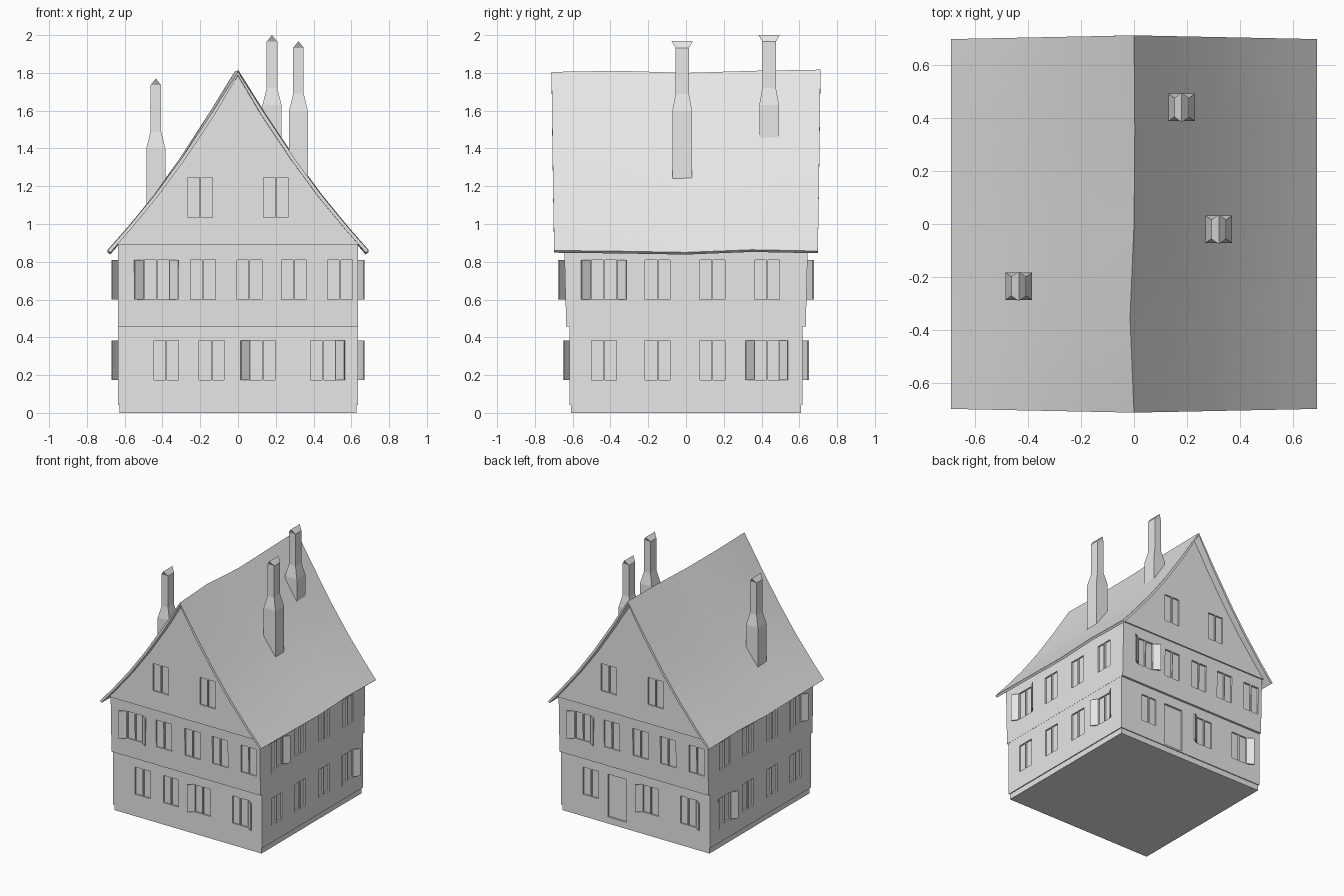
import bpy, bmesh, math
from mathutils import Matrix, Vector

if "Cube" in bpy.data.objects:
    bpy.data.objects.remove(bpy.data.objects["Cube"])

stone = bpy.data.materials.new("pale_grey")
stone.use_nodes = True
stone.diffuse_color = (0.8, 0.8, 0.8, 1)
stone.node_tree.nodes["Principled BSDF"].inputs["Base Color"].default_value = (0.8, 0.8, 0.8, 1)


def finish(name, bm):
    bmesh.ops.recalc_face_normals(bm, faces=bm.faces[:])
    mesh = bpy.data.meshes.new(name)
    bm.to_mesh(mesh)
    bm.free()
    mesh.materials.append(stone)
    obj = bpy.data.objects.new(name, mesh)
    bpy.context.collection.objects.link(obj)
    return obj


def loft(bm, rings):
    """Skin a stack of equal-length closed rings and cap both ends."""
    loops = [[bm.verts.new(p) for p in ring] for ring in rings]
    n = len(loops[0])
    for a, b in zip(loops, loops[1:]):
        for i in range(n):
            j = (i + 1) % n
            bm.faces.new((a[i], a[j], b[j], b[i]))
    bm.faces.new(loops[0])
    bm.faces.new(loops[-1])


def rect(hx, hy, z, cx=0, cy=0):
    return [(cx + sx * hx, cy + sy * hy, z) for sx, sy in ((-1, -1), (1, -1), (1, 1), (-1, 1))]


def block(name, *rings):
    bm = bmesh.new()
    loft(bm, [rect(*r) for r in rings])
    return finish(name, bm)


def add_box(bm, matrix, size):
    bmesh.ops.create_cube(bm, size=1, matrix=matrix @ Matrix.Diagonal((*size, 1)))


# Storeys, each overhanging the one below
plinth = block("plinth", (0.628, 0.61, 0), (0.628, 0.61, 0.045))
ground_floor = block("ground_floor", (0.635, 0.617, 0.043), (0.635, 0.617, 0.46))
upper_floor = block("upper_floor", (0.636, 0.634, 0.458), (0.636, 0.645, 0.89))

# Gable prism following the sagging roof line
SLOPE = [(0, 1.805), (0.14, 1.585), (0.30, 1.345), (0.44, 1.155), (0.58, 0.985), (0.69, 0.86)]
half = [(0, 1.785), (0.14, 1.565), (0.30, 1.325), (0.44, 1.135), (0.58, 0.965), (0.64, 0.888)]
outline = [(-x, z) for x, z in reversed(half[1:])] + half
bm = bmesh.new()
loft(bm, [[(x, y, z) for x, z in outline] for y in (-0.655, 0.655)])
gable = finish("gable", bm)

# Thin roof with a slightly wavy ridge and eaves
RIDGE = [(-1, 0, 0, 0), (-0.5, -0.015, 0.006, -0.004), (0, 0, -0.005, -0.01),
         (0.5, 0.003, 0.006, 0.004), (1, 0, 0.012, -0.003)]
bm = bmesh.new()
rows = []
for t, rx, rz, ez in RIDGE:
    row = []
    for side, pts in ((-1, SLOPE[:0:-1]), (1, SLOPE)):
        for x, z in pts:
            w = 1 - x / 0.69
            row.append(bm.verts.new((side * x + rx * w, t * (0.698 + 0.014 * w),
                                     z + rz * w + ez * (1 - w))))
    rows.append(row)
for a, b in zip(rows, rows[1:]):
    for i in range(len(a) - 1):
        bm.faces.new((a[i], a[i + 1], b[i + 1], b[i]))
roof = finish("roof", bm)
for face in roof.data.polygons:
    face.use_smooth = True
thick = roof.modifiers.new("thickness", "SOLIDIFY")
thick.thickness = 0.018
thick.offset = -1
bpy.context.view_layer.objects.active = roof
roof.select_set(True)
bpy.ops.object.modifier_apply(modifier="thickness")
bpy.ops.object.shade_smooth_by_angle(angle=math.radians(30))
roof.select_set(False)

# Window layout: left jamb positions for each wall, quarter turns from the front
WIDTH, HEIGHT, DEPTH = 0.14, 0.21, 0.012
LEVELS = {"ground": 0.278, "upper": 0.705, "gable": 1.14}
upper_row = (-0.50, -0.255, -0.01, 0.225, 0.47)
side_row = (-0.505, -0.22, 0.07, 0.36)
WALLS = [
    (ground_floor, "ground", 0, 0.617, (-0.45, -0.21, 0.06, 0.38)),
    (ground_floor, "ground", 2, 0.617, (-0.45, 0.06, 0.38)),
    (ground_floor, "ground", 1, 0.635, side_row),
    (ground_floor, "ground", 3, 0.635, side_row),
    (upper_floor, "upper", 0, 0.640, upper_row),
    (upper_floor, "upper", 2, 0.640, upper_row),
    (upper_floor, "upper", 1, 0.636, side_row),
    (upper_floor, "upper", 3, 0.636, side_row),
    (gable, "gable", 0, 0.655, (-0.27, 0.13)),
    (gable, "gable", 2, 0.655, (-0.27, 0.13)),
]


def frame(turn, u, dist, z):
    return Matrix.Rotation(turn * math.pi / 2, 4, "Z") @ Matrix.Translation((u, -dist, z))


# Shallow recessed window panes, two to a window, and the back door
for storey in (ground_floor, upper_floor, gable):
    bm = bmesh.new()
    for wall, level, turn, dist, jambs in WALLS:
        if wall is storey:
            for left in jambs:
                for pane in (0.25, 0.75):
                    add_box(bm, frame(turn, left + WIDTH * pane, dist, LEVELS[level]),
                            (0.062, DEPTH * 2, HEIGHT))
    if storey is ground_floor:
        add_box(bm, frame(2, -0.155, 0.617, 0.22), (0.16, 0.03, 0.33))
    cutter = finish("cutter", bm)
    cutter.hide_render = True
    cut = storey.modifiers.new("openings", "BOOLEAN")
    cut.operation = "DIFFERENCE"
    cut.solver = "EXACT"
    cut.object = cutter
    bpy.context.view_layer.objects.active = storey
    bpy.ops.object.modifier_apply(modifier="openings")
    bpy.data.objects.remove(cutter)

# Open shutters: level, quarter turn, wall distance, hinge, side it swings to
SHUTTERS = [
    ("ground", 1, 0.635, 0.36, -1), ("ground", 1, 0.635, 0.495, 1),
    ("upper", 1, 0.636, -0.51, -1), ("upper", 1, 0.636, -0.36, 1),
    ("ground", 3, 0.635, -0.51, -1), ("ground", 3, 0.635, -0.36, 1),
    ("upper", 3, 0.636, 0.36, -1), ("upper", 3, 0.636, 0.495, 1),
]
for turn in (0, 2):
    SHUTTERS += [("upper", turn, 0.642, -0.505, -1), ("upper", turn, 0.642, -0.36, 1),
                 ("ground", turn, 0.615, 0.06, -1), ("ground", turn, 0.615, 0.52, 1)]
for level, turn, dist, hinge, side in SHUTTERS:
    bm = bmesh.new()
    swing = Matrix.Rotation(-side * math.radians(36), 4, "Z")
    place = frame(turn, hinge, dist, LEVELS[level]) @ swing
    add_box(bm, place @ Matrix.Translation((side * 0.026, 0, 0)), (0.056, 0.008, HEIGHT))
    finish(level + "_shutter", bm)

# Chimneys: wide base, tapered shoulder, neck, and a ridge cap flared along y
for name, x, y, foot, tip in (("middle_chimney", 0.32, -0.02, 1.15, 1.968),
                              ("rear_chimney", 0.18, 0.44, 1.35, 2.0),
                              ("front_chimney", -0.435, -0.235, 0.98, 1.77)):
    bm = bmesh.new()
    loft(bm, [rect(0.05, 0.052, foot, x, y), rect(0.05, 0.052, tip - 0.37, x, y),
              rect(0.028, 0.036, tip - 0.28, x, y), rect(0.028, 0.036, tip - 0.035, x, y)])
    top = max(bm.faces, key=lambda f: f.calc_center_median().z)
    corners = list(top.verts)
    bm.faces.remove(top)
    ridge = {s: bm.verts.new((x, y + s * 0.056, tip)) for s in (-1, 1)}
    a, b, c, d = corners
    for verts in ((a, b, ridge[-1]), (c, d, ridge[1]),
                  (b, c, ridge[1], ridge[-1]), (d, a, ridge[-1], ridge[1])):
        bm.faces.new(verts)
    finish(name, bm)
